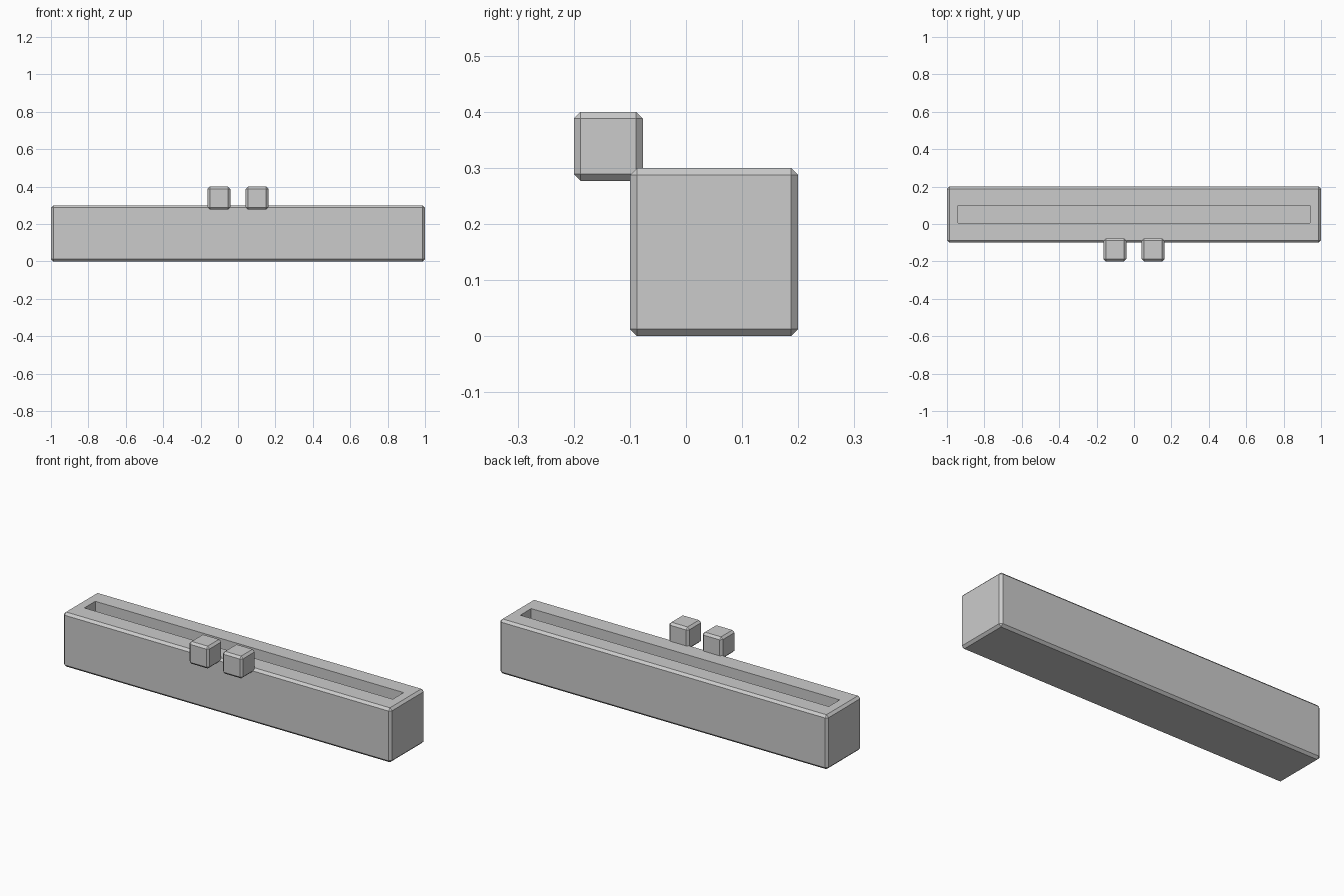
import bpy
import bmesh
from mathutils import Vector

cube = bpy.data.objects.get("Cube")
if cube:
    bpy.data.objects.remove(cube, do_unlink=True)

# One plain grey for everything
grey = bpy.data.materials.new("plain_grey")
grey.use_nodes = True
colour = (0.6, 0.6, 0.6, 1)
grey.diffuse_color = colour
grey.node_tree.nodes["Principled BSDF"].inputs["Base Color"].default_value = colour


def chamfered_box(name, low, high, chamfer, slot=None):
    """Box between two corners with chamfered edges and an optional (half length, y0, y1, depth) slot."""
    low, high = Vector(low), Vector(high)
    centre, size = (low + high) / 2, high - low
    bm = bmesh.new()
    bmesh.ops.create_cube(bm, size=1)
    for v in bm.verts:
        v.co = Vector(a * b for a, b in zip(v.co, size)) + centre
    bmesh.ops.bevel(bm, geom=bm.edges[:], offset=chamfer, segments=1,
                    affect='EDGES', clamp_overlap=True)
    if slot:
        # Inset the top face to the slot outline, then sink it
        half, y0, y1, depth = slot
        top = max(bm.faces, key=lambda f: f.calc_center_median().z)
        bmesh.ops.inset_individual(bm, faces=[top], thickness=chamfer)
        for v in top.verts:
            v.co.x = half if v.co.x > 0 else -half
            v.co.y = y1 if v.co.y > centre.y else y0
        floor = bmesh.ops.extrude_discrete_faces(bm, faces=[top])["faces"][0]
        for v in floor.verts:
            v.co.z -= depth
    bmesh.ops.recalc_face_normals(bm, faces=bm.faces[:])
    mesh = bpy.data.meshes.new(name)
    bm.to_mesh(mesh)
    bm.free()
    mesh.materials.append(grey)
    obj = bpy.data.objects.new(name, mesh)
    bpy.context.collection.objects.link(obj)
    return obj


# Long bar with a slot along its top
chamfered_box("slotted_bar", (-1, -0.1, 0), (1, 0.2, 0.3), 0.013,
              slot=(0.94, 0.005, 0.1, 0.1))

# Pair of small blocks on the front top edge
for side, x in (("right", -0.102), ("left", 0.102)):
    chamfered_box(side + "_block", (x - 0.061, -0.2, 0.277),
                  (x + 0.061, -0.077, 0.4), 0.012)
